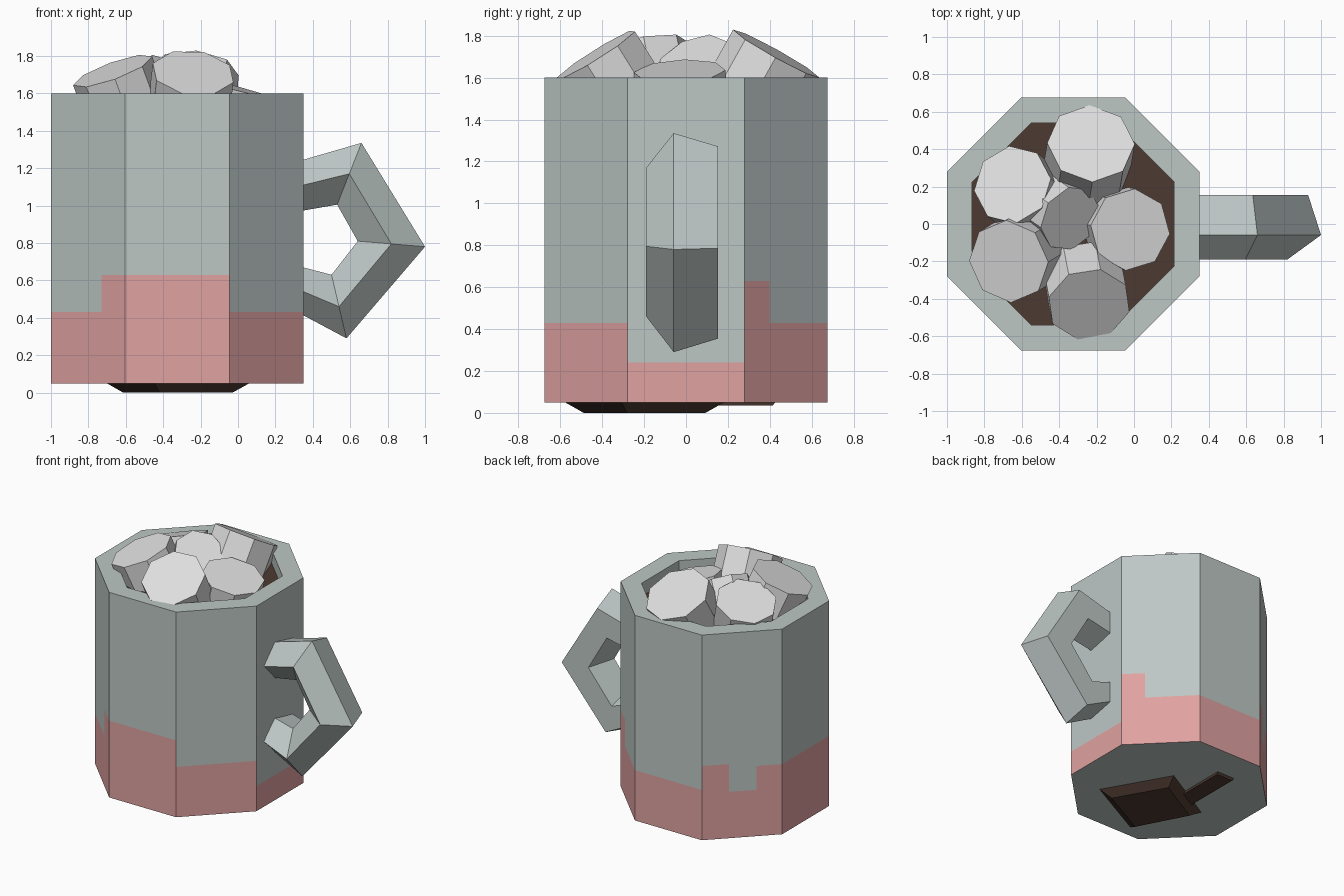
import bpy, bmesh, math
from mathutils import Vector, Matrix

if "Cube" in bpy.data.objects:
    bpy.data.objects.remove(bpy.data.objects["Cube"])


def material(name, rgb):
    m = bpy.data.materials.new(name)
    m.diffuse_color = (*rgb, 1)
    m.use_nodes = True
    m.node_tree.nodes["Principled BSDF"].inputs["Base Color"].default_value = m.diffuse_color
    return m


GREY = material("mug grey", (0.51, 0.575, 0.56))
PINK = material("pink glaze", (0.75, 0.36, 0.36))
BROWN = material("cocoa brown", (0.076, 0.042, 0.032))
WHITE = material("marshmallow white", (0.73, 0.73, 0.73))


def finish(name, bm, *mats):
    bmesh.ops.remove_doubles(bm, verts=bm.verts, dist=1e-5)
    bmesh.ops.recalc_face_normals(bm, faces=bm.faces)
    me = bpy.data.meshes.new(name)
    bm.to_mesh(me)
    bm.free()
    for m in mats:
        me.materials.append(m)
    ob = bpy.data.objects.new(name, me)
    bpy.context.collection.objects.link(ob)
    return ob


def add_face(bm, pts, mat=0):
    f = bm.faces.new([bm.verts.new(p) for p in pts])
    f.material_index = mat
    return f


def octagon(apothem, z, cx=-0.325):
    r = apothem / math.cos(math.pi / 8)
    return [Vector((cx + r * math.cos(math.radians(45 * k - 22.5)),
                    r * math.sin(math.radians(45 * k - 22.5)), z)) for k in range(8)]


def frustum(bm, low, high):
    n = len(low)
    add_face(bm, low)
    add_face(bm, high)
    for i in range(n):
        j = (i + 1) % n
        add_face(bm, [low[i], low[j], high[j], high[i]])


# Mug: eight sides, each cut into strips with a pink foot (end of strip, glaze height)
BOT, TOP, INNER = 0.05, 1.6, 1.46
GLAZE = [[(1, 0.24)], [(0.3, 0.63), (1, 0.43)], [(1, 0.43)],
         [(0.34, 0.61), (0.68, 0.4), (1, 0.58)], [(1, 0.58)],
         [(0.68, 0.43), (1, 0.63)], [(1, 0.63)], [(1, 0.43)]]
bm = bmesh.new()
outer, inner = octagon(0.675, 0), octagon(0.54, 0)


def at(p, z):
    return Vector((p.x, p.y, z))


for k in range(8):
    a, b = outer[k], outer[(k + 1) % 8]
    c, d = inner[k], inner[(k + 1) % 8]
    start = 0
    for end, h in GLAZE[k]:
        p, q = a.lerp(b, start), a.lerp(b, end)
        add_face(bm, [at(p, BOT), at(q, BOT), at(q, h), at(p, h)], 1)
        add_face(bm, [at(p, h), at(q, h), at(q, TOP), at(p, TOP)], 0)
        start = end
    add_face(bm, [at(a, TOP), at(b, TOP), at(d, TOP), at(c, TOP)])
    add_face(bm, [at(c, TOP), at(d, TOP), at(d, INNER), at(c, INNER)])
add_face(bm, [at(p, BOT) for p in reversed(outer)])
# weld and orient by direction, since the strips do not share every edge
for f in bm.faces:
    f.normal_update()
    mid = f.calc_center_median()
    out = Vector((mid.x + 0.325, mid.y, 0))
    if abs(f.normal.z) > 0.5:
        wrong = (f.normal.z > 0) != (mid.z > 1)
    else:
        wrong = (f.normal.dot(out) > 0) != (out.length > 0.6)
    if wrong:
        f.normal_flip()
me = bpy.data.meshes.new("mug")
bm.to_mesh(me)
bm.free()
me.materials.append(GREY)
me.materials.append(PINK)
bpy.context.collection.objects.link(bpy.data.objects.new("mug", me))

# Cocoa surface
bm = bmesh.new()
frustum(bm, octagon(0.541, 1.44), octagon(0.541, 1.5))
finish("cocoa", bm, BROWN)

# Handle: pentagonal section swept along five stations (centre xz, outward offset xz)
STATIONS = [((0.29, 1.095), (-0.01, 0.13)), ((0.595, 1.17), (0.065, 0.165)),
            ((0.82, 0.795), (0.18, -0.015)), ((0.54, 0.46), (0.04, -0.17)),
            ((0.29, 0.565), (0.0, -0.12))]
bm = bmesh.new()
rings = []
for (x, z), (ox, oz) in STATIONS:
    ring = []
    for i in range(5):
        ang = math.radians(180 - 72 * i)
        s = math.sin(ang) / math.sin(math.radians(72))
        ring.append(bm.verts.new((x + ox * s, 0.19 * math.cos(ang), z + oz * s)))
    rings.append(ring)
for r0, r1 in zip(rings, rings[1:]):
    for i in range(5):
        j = (i + 1) % 5
        bm.faces.new([r0[i], r0[j], r1[j], r1[i]])
bm.faces.new(rings[0])
bm.faces.new(rings[-1])
finish("handle", bm, GREY)

# Marshmallows: tilted octagonal drums (top centre, top direction, radius, spin)
DRUMS = [((-0.23, 0.43, 1.715), (0.08, 0.48, 0.86), 0.235, 10),
         ((-0.65, 0.21, 1.69), (-0.28, 0.22, 0.9), 0.215, 0),
         ((-0.67, -0.2, 1.72), (-0.33, -0.2, 0.9), 0.225, 15),
         ((-0.02, -0.03, 1.63), (0.25, -0.05, 0.95), 0.22, 5),
         ((-0.24, -0.43, 1.71), (0.1, -0.52, 0.83), 0.225, 20),
         ((-0.34, 0.03, 1.69), (0.5, -0.35, 0.76), 0.185, 0)]
for n, (top, direction, r, spin) in enumerate(DRUMS):
    bm = bmesh.new()
    bmesh.ops.create_cone(bm, cap_ends=True, segments=8, radius1=r, radius2=r, depth=0.28)
    rot = Vector(direction).to_track_quat('Z', 'Y').to_matrix().to_4x4()
    bm.transform(Matrix.Translation(top) @ rot @ Matrix.Rotation(math.radians(spin), 4, 'Z')
                 @ Matrix.Translation((0, 0, -0.14)))
    finish(f"marshmallow_{n + 1}", bm, WHITE)

# Brown foot under the mug: a turned square plate and a short bar
square = [Vector((0.07, -0.31, 0.055)), Vector((-0.215, 0.19, 0.055)),
          Vector((-0.71, -0.09, 0.055)), Vector((-0.45, -0.585, 0.055))]
mid = sum(square, Vector()) / 4
bm = bmesh.new()
frustum(bm, square, [at(mid.lerp(p, 0.75), 0) for p in square])
finish("foot_plate", bm, BROWN)
bar = [Vector((-0.57, -0.05, 0.055)), Vector((-0.42, -0.05, 0.055)),
       Vector((-0.42, 0.43, 0.055)), Vector((-0.57, 0.43, 0.055))]
bm = bmesh.new()
mid = sum(bar, Vector()) / 4
frustum(bm, bar, [at(mid.lerp(p, 0.93), 0.035) for p in bar])
finish("foot_bar", bm, BROWN)
